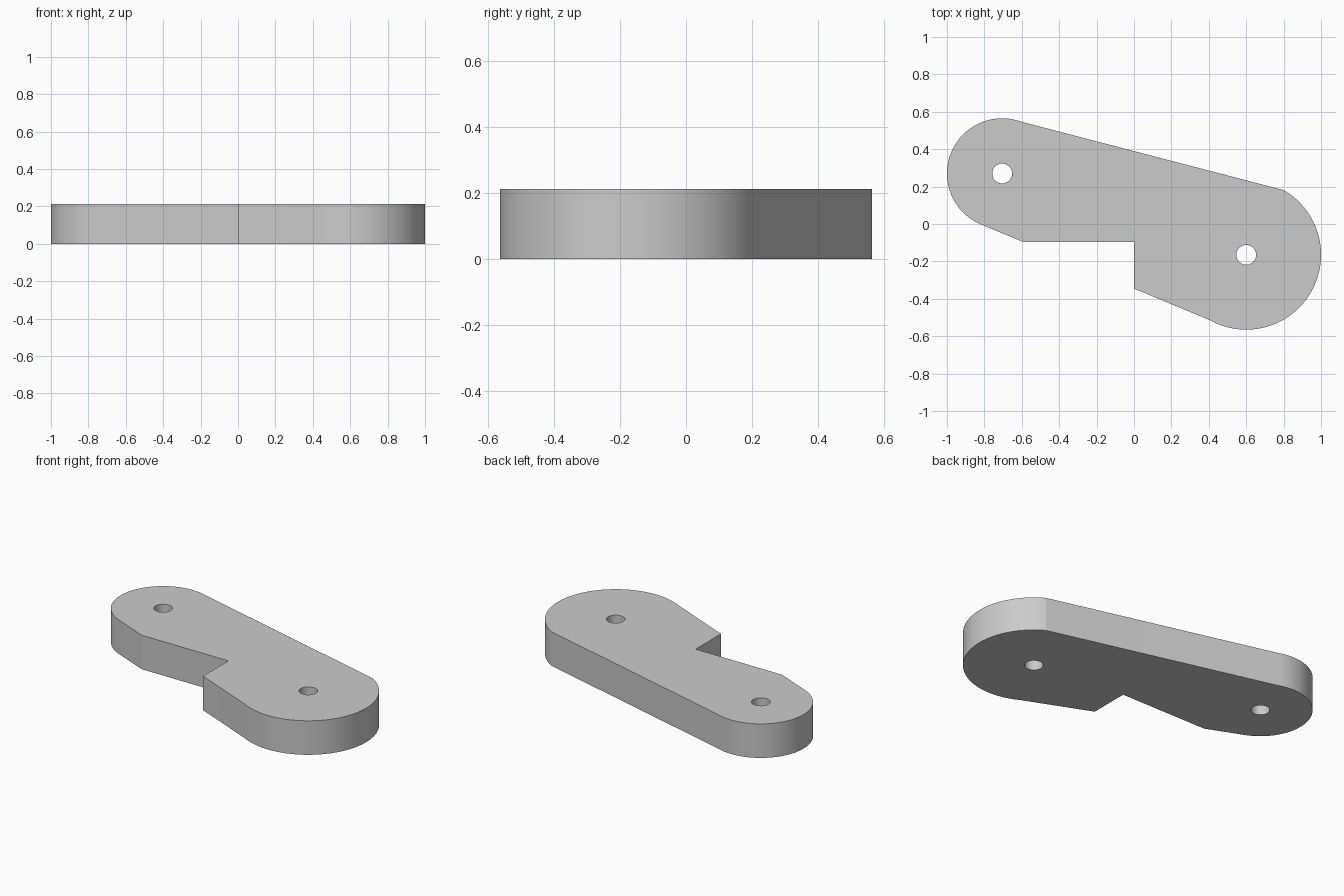
import bpy, bmesh
from math import cos, sin, radians

old = bpy.data.objects.get("Cube")
if old:
    bpy.data.objects.remove(old, do_unlink=True)

HEIGHT = 0.212
SMALL_END = (-0.705, 0.27)
LARGE_END = (0.6, -0.165)


def arc(centre, radius, start, end, steps):
    """Points along an arc, angles in degrees."""
    angles = [radians(start + (end - start) * i / steps) for i in range(steps + 1)]
    return [(centre[0] + radius * cos(a), centre[1] + radius * sin(a)) for a in angles]


def add_loop(bm, points):
    verts = [bm.verts.new((x, y, 0)) for x, y in points]
    return [bm.edges.new((v, verts[(i + 1) % len(verts)])) for i, v in enumerate(verts)]


# Outline: small rounded end, stepped front edge, large rounded end
outline = arc(SMALL_END, 0.295, 70, 247, 48)
outline += [(-0.595, -0.095), (0, -0.095), (0, -0.345)]
outline += arc(LARGE_END, 0.4, 241, 420, 48)

# Flat plate with two pin holes, extruded upward
bm = bmesh.new()
edges = add_loop(bm, outline)
for centre in (SMALL_END, LARGE_END):
    edges += add_loop(bm, arc(centre, 0.053, 0, 348.75, 31))
bmesh.ops.triangle_fill(bm, edges=edges, use_beauty=True, use_dissolve=False)
result = bmesh.ops.extrude_face_region(bm, geom=bm.faces[:], use_keep_orig=True)
top = [g for g in result["geom"] if isinstance(g, bmesh.types.BMVert)]
bmesh.ops.translate(bm, verts=top, vec=(0, 0, HEIGHT))
bmesh.ops.recalc_face_normals(bm, faces=bm.faces[:])
mesh = bpy.data.meshes.new("link_plate")
bm.to_mesh(mesh)
bm.free()

plate = bpy.data.objects.new("link_plate", mesh)
bpy.context.collection.objects.link(plate)

# Plain grey finish
grey = bpy.data.materials.new("plain grey")
grey.use_nodes = True
colour = (0.6, 0.6, 0.6, 1)
grey.diffuse_color = colour
grey.node_tree.nodes["Principled BSDF"].inputs["Base Color"].default_value = colour
mesh.materials.append(grey)

# Smooth the rounded ends and hole walls, keep the rims sharp
bpy.ops.object.select_all(action="DESELECT")
plate.select_set(True)
bpy.context.view_layer.objects.active = plate
bpy.ops.object.shade_smooth_by_angle(angle=radians(12))
